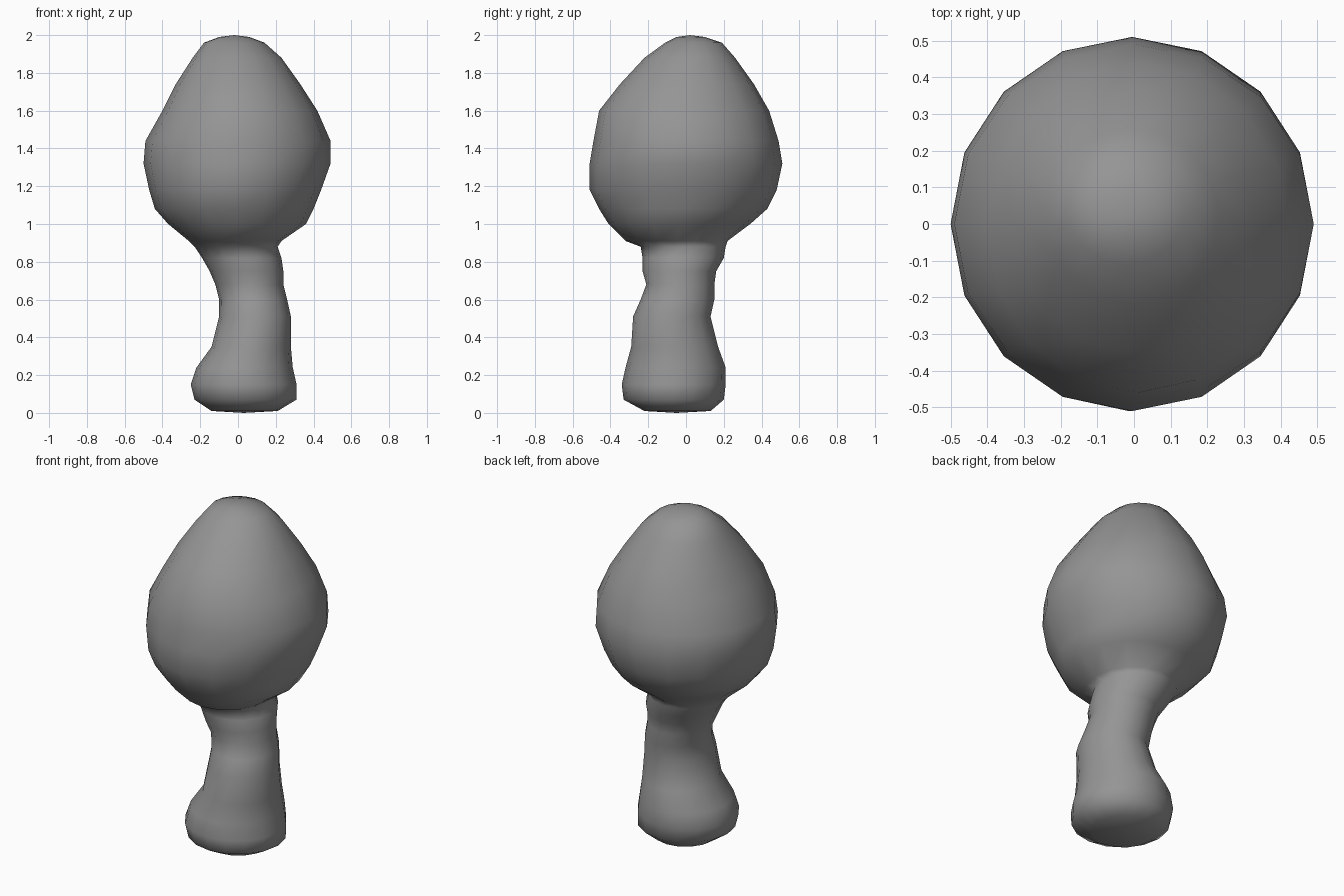
import bpy
import bmesh
from math import cos, sin, tau

SIDES = 16

# Rings from bottom to top, in hundredths: height, left, right, front, back
TRUNK = [
    (1, -14, 21, -22, 13),
    (7, -23, 31, -33, 20),
    (15, -25, 31, -34, 21),
    (24, -22, 29, -32, 21),
    (35, -14, 28, -29, 17),
    (51, -10, 28, -28, 13),
    (60, -10, 26, -24, 15),
    (68, -12, 24, -21, 15),
    (75, -15, 24, -23, 16),
    (82, -19, 23, -23, 20),
    (88, -23, 21, -24, 21),
]
CROWN = [
    (91, -26, 23, -32, 22),
    (100, -37, 36, -41, 34),
    (108, -44, 40, -46, 43),
    (118, -47, 44, -51, 48),
    (132, -50, 49, -51, 51),
    (144, -49, 49, -49, 49),
    (160, -40, 42, -46, 44),
    (174, -33, 33, -35, 36),
    (188, -24, 23, -22, 26),
    (196, -18, 14, -11, 19),
    (199, -10, 6, -5, 10),
]


def make_material(name, color):
    material = bpy.data.materials.new(name)
    material.use_nodes = True
    material.diffuse_color = color
    shader = material.node_tree.nodes["Principled BSDF"]
    shader.inputs["Base Color"].default_value = color
    return material


def add_ring(bm, ring):
    """Add one oval ring that fits the given side, front and back limits."""
    z, left, right, front, back = (value / 100 for value in ring)
    center_x, radius_x = (left + right) / 2, (right - left) / 2
    center_y, radius_y = (front + back) / 2, (back - front) / 2
    angles = [tau * step / SIDES for step in range(SIDES)]
    return [bm.verts.new((center_x + radius_x * cos(a),
                          center_y + radius_y * sin(a), z)) for a in angles]


def bridge(bm, lower, upper):
    for i in range(SIDES):
        j = (i + 1) % SIDES
        bm.faces.new((lower[i], lower[j], upper[j], upper[i]))


def close_end(bm, ring, tip):
    """Fan an end ring to a single tip point."""
    point = bm.verts.new(tip)
    for i in range(SIDES):
        bm.faces.new((ring[i], ring[(i + 1) % SIDES], point))


def build_tree(name, profile, material):
    bm = bmesh.new()
    rings = [add_ring(bm, ring) for ring in profile]
    for lower, upper in zip(rings, rings[1:]):
        bridge(bm, lower, upper)
    close_end(bm, rings[0], (0.03, -0.05, 0))
    close_end(bm, rings[-1], (-0.02, 0.02, 2))
    bmesh.ops.recalc_face_normals(bm, faces=bm.faces)
    for face in bm.faces:
        face.smooth = True
    mesh = bpy.data.meshes.new(name)
    bm.to_mesh(mesh)
    bm.free()
    mesh.materials.append(material)
    tree = bpy.data.objects.new(name, mesh)
    bpy.context.collection.objects.link(tree)
    return tree


default_cube = bpy.data.objects.get("Cube")
if default_cube:
    bpy.data.objects.remove(default_cube, do_unlink=True)

# Trunk and rounded crown form one continuous smooth skin
grey = make_material("plain grey", (0.3, 0.3, 0.3, 1))
build_tree("tree_trunk_and_crown", TRUNK + CROWN, grey)
